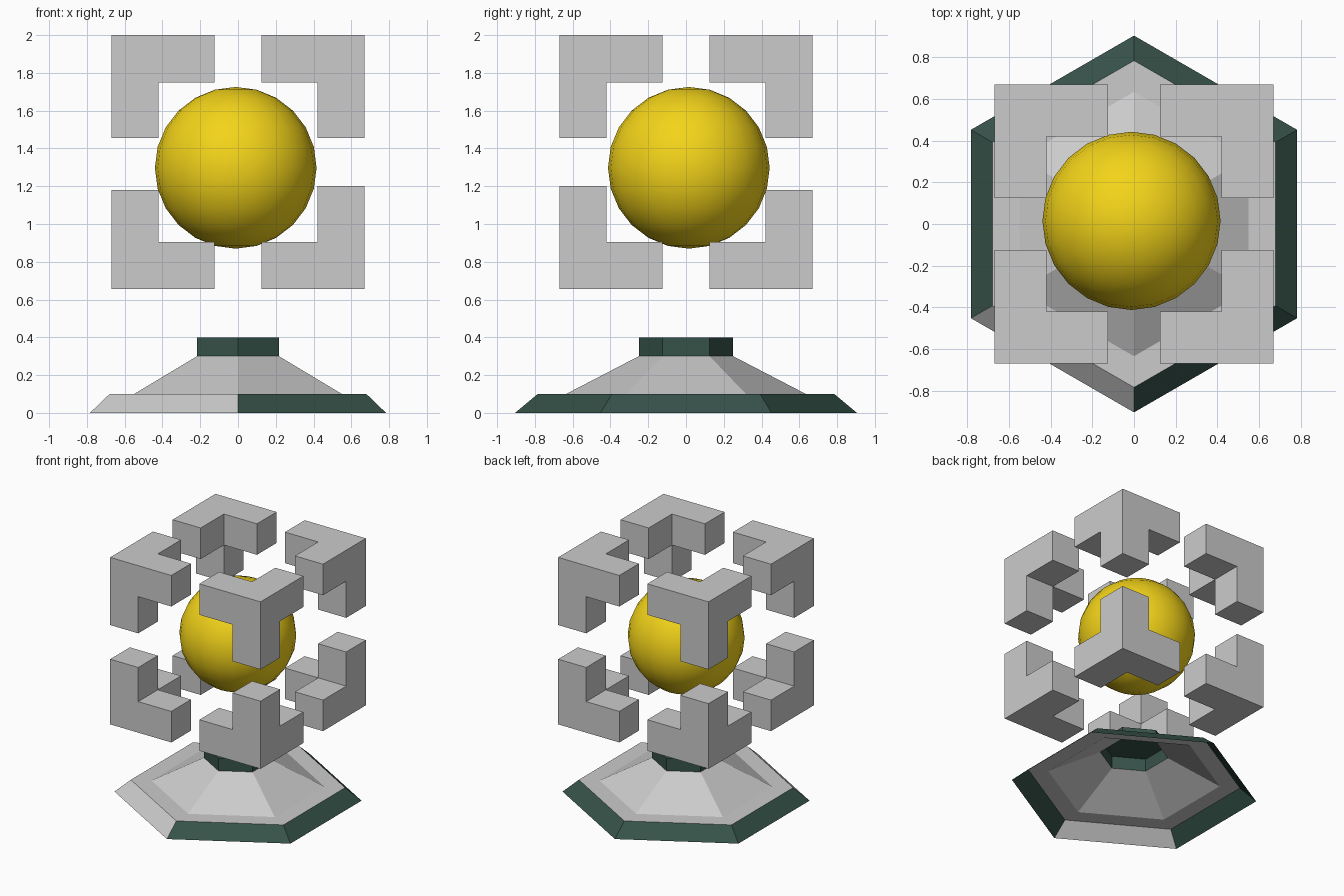
import bpy, bmesh
from math import cos, sin, pi
from mathutils import Vector

if "Cube" in bpy.data.objects:
    bpy.data.objects.remove(bpy.data.objects["Cube"])


def material(name, colour):
    m = bpy.data.materials.new(name)
    m.diffuse_color = (*colour, 1)
    m.use_nodes = True
    m.node_tree.nodes["Principled BSDF"].inputs["Base Color"].default_value = m.diffuse_color
    return m


def to_object(name, bm):
    me = bpy.data.meshes.new(name)
    bm.normal_update()
    bm.to_mesh(me)
    bm.free()
    ob = bpy.data.objects.new(name, me)
    bpy.context.collection.objects.link(ob)
    return ob


def hex_shell(name, profile, cap=False):
    """Open six-sided shell from (radius, z) rings, a corner pointing to +y."""
    bm = bmesh.new()
    rings = [[bm.verts.new((r * cos(pi / 2 + i * pi / 3),
                            r * sin(pi / 2 + i * pi / 3), z))
              for i in range(6)] for r, z in profile]
    for a, b in zip(rings, rings[1:]):
        for i in range(6):
            j = (i + 1) % 6
            bm.faces.new((a[i], a[j], b[j], b[i]))
    if cap:
        bm.faces.new(rings[-1])
    return to_object(name, bm)


def corner_piece(name, sx, sy, sz, lift):
    """Corner block with three square arms pulled towards the neighbours."""
    size, reach = 0.25, 0.295
    centre = Vector((sx * 0.545, sy * 0.545, 1.3275 + sz * 0.5475))
    inward = Vector((-sx, -sy, -sz))
    bm = bmesh.new()
    bmesh.ops.create_cube(bm, size=size)
    bmesh.ops.translate(bm, vec=centre, verts=bm.verts)
    bm.normal_update()
    inner = [f for f in bm.faces if f.normal.dot(inward) > 0.5]
    moves = [(f, f.normal.copy()) for f in inner]
    for f, n in moves:
        new = bmesh.ops.extrude_discrete_faces(bm, faces=[f])["faces"][0]
        length = lift if abs(n.z) > 0.5 else reach
        bmesh.ops.translate(bm, vec=n * length, verts=new.verts)
    bmesh.ops.dissolve_limit(bm, angle_limit=0.01, verts=bm.verts, edges=bm.edges)
    bmesh.ops.recalc_face_normals(bm, faces=bm.faces)
    return to_object(name, bm)


green = material("dark_green", (0.037, 0.085, 0.068))
yellow = material("yellow", (0.9, 0.66, 0.01))
grey = material("grey", (0.6, 0.6, 0.6))

# Hexagonal base: green skirt with one grey side, grey slope, green collar
skirt = hex_shell("base_skirt", [(0.905, 0), (0.785, 0.1)])
skirt.data.materials.append(green)
skirt.data.materials.append(grey)
for p in skirt.data.polygons:
    if p.center.x < -0.1 and p.center.y < -0.3:
        p.material_index = 1
hex_shell("base_slope", [(0.785, 0.1), (0.635, 0.1), (0.25, 0.3)])
collar = hex_shell("base_collar", [(0.25, 0.3), (0.25, 0.4)], cap=True)
collar.data.materials.append(green)

# Floating cage of eight corner pieces
for sx in (-1, 1):
    for sy in (-1, 1):
        for sz in (-1, 1):
            name = "corner_%s_%s_%s" % ("upper" if sz > 0 else "lower",
                                        "back" if sy > 0 else "front",
                                        "right" if sx > 0 else "left")
            tall = sz > 0 or (sx > 0 and sy < 0)
            corner_piece(name, sx, sy, sz, 0.295 if tall else 0.275)

# Core ball
bpy.ops.mesh.primitive_uv_sphere_add(segments=24, ring_count=12, radius=0.428,
                                     location=(-0.012, 0.015, 1.2975))
ball = bpy.context.object
ball.name = "core_ball"
ball.data.materials.append(yellow)
bpy.ops.object.shade_smooth()
